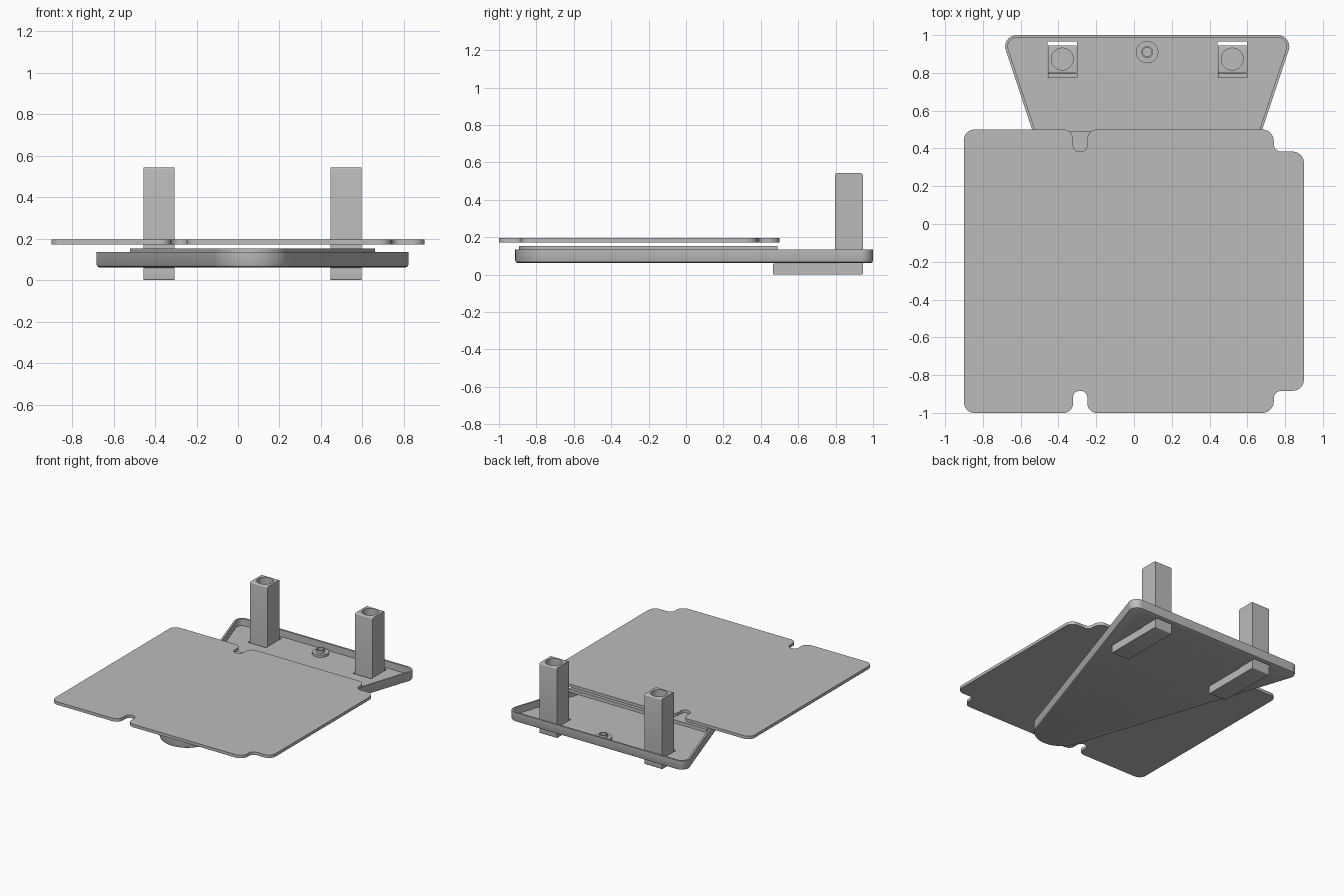
import bpy, bmesh
from math import pi, acos, atan2, cos, sin, radians, tan
from mathutils import Vector

cube = bpy.data.objects.get("Cube")
if cube:
    bpy.data.objects.remove(cube, do_unlink=True)

grey = bpy.data.materials.new("plain grey")
grey.use_nodes = True
colour = (0.5, 0.5, 0.5, 1)
grey.diffuse_color = colour
grey.node_tree.nodes["Principled BSDF"].inputs["Base Color"].default_value = colour


def loft(name, rings):
    """Closed solid through equal-length rings, capped at both ends."""
    bm = bmesh.new()
    loops = [[bm.verts.new(p) for p in ring] for ring in rings]
    n = len(loops[0])
    for a, b in zip(loops, loops[1:]):
        for i in range(n):
            j = (i + 1) % n
            bm.faces.new((a[i], a[j], b[j], b[i]))
    bm.faces.new(loops[0][::-1])
    bm.faces.new(loops[-1])
    bmesh.ops.recalc_face_normals(bm, faces=bm.faces)
    mesh = bpy.data.meshes.new(name)
    bm.to_mesh(mesh)
    bm.free()
    mesh.materials.append(grey)
    obj = bpy.data.objects.new(name, mesh)
    bpy.context.collection.objects.link(obj)
    return obj


def select(obj):
    bpy.ops.object.select_all(action='DESELECT')
    obj.select_set(True)
    bpy.context.view_layer.objects.active = obj


def cut(obj, cutter):
    mod = obj.modifiers.new("cut", 'BOOLEAN')
    mod.operation = 'DIFFERENCE'
    mod.solver = 'EXACT'
    mod.object = cutter
    cutter.hide_render = True
    select(obj)
    bpy.ops.object.modifier_apply(modifier=mod.name)
    bpy.data.objects.remove(cutter, do_unlink=True)


def smooth(obj):
    select(obj)
    bpy.ops.object.shade_smooth_by_angle(angle=radians(30))


def at_z(points, z):
    return [(x, y, z) for x, y in points]


def circle(x, y, r, n=40):
    return [(x + r * cos(2 * pi * i / n), y + r * sin(2 * pi * i / n)) for i in range(n)]


def wrap(circles, inset=0.0, steps=20):
    """Outline of a belt stretched round circles, listed anticlockwise."""
    normals = []
    for i, (x, y, r) in enumerate(circles):
        x2, y2, r2 = circles[(i + 1) % len(circles)]
        d = Vector((x2 - x, y2 - y))
        normals.append(atan2(d.y, d.x) - acos((r - r2) / d.length))
    out = []
    for i, (x, y, r) in enumerate(circles):
        start = normals[i - 1]
        sweep = (normals[i] - start) % (2 * pi)
        for k in range(steps + 1):
            a = start + sweep * k / steps
            out.append((x + (r - inset) * cos(a), y + (r - inset) * sin(a)))
    return out


def rounded(corners, steps=10):
    """Polygon of (x, y, radius) corners with filleted corners."""
    out = []
    for i, (x, y, r) in enumerate(corners):
        p = Vector((x, y))
        if r == 0:
            out.append((x, y))
            continue
        a = (Vector(corners[i - 1][:2]) - p).normalized()
        b = (Vector(corners[(i + 1) % len(corners)][:2]) - p).normalized()
        half = a.angle(b) / 2
        centre = p + (a + b).normalized() * r / sin(half)
        start = p + a * r / tan(half) - centre
        end = p + b * r / tan(half) - centre
        turn = start.angle_signed(end)   # clockwise positive
        for k in range(steps + 1):
            t = -turn * k / steps
            out.append((centre.x + start.x * cos(t) - start.y * sin(t),
                        centre.y + start.x * sin(t) + start.y * cos(t)))
    return out


MID = 0.07          # centre line of the tray
POSTS = {"right": -0.38, "left": 0.52}

# Tapered open tray with a softened lower edge
tray_circles = [(MID, -0.718, 0.195), (MID + 0.692, 0.94, 0.06), (MID - 0.692, 0.94, 0.06)]
tray_rings = [(0.012, 0.062), (0.004, 0.066), (0, 0.075), (0, 0.135), (0.014, 0.135), (0.014, 0.082)]
tray = loft("tray", [at_z(wrap(tray_circles, i), z) for i, z in tray_rings])

# Lid closing the front part of the tray
lid_circles = [(MID, -0.718, 0.175), (MID + 0.589, 0.488, 0.002), (MID - 0.589, 0.488, 0.002)]
lid_outline = wrap(lid_circles)
smooth(loft("tray_lid", [at_z(lid_outline, 0.125), at_z(lid_outline, 0.153)]))

# Notched flat panel, mirrored front to back
upper = [(0.9, 0.383, 0.06), (0.74, 0.383, 0.04), (0.74, 0.5, 0.06),
         (-0.247, 0.5, 0.05), (-0.247, 0.383, 0.036), (-0.323, 0.383, 0.036),
         (-0.323, 0.5, 0.05), (-0.9, 0.5, 0.055)]
lower = [(x, -0.5 - y, r) for x, y, r in reversed(upper)]
panel = rounded(upper + lower)
smooth(loft("top_panel", [at_z(panel, 0.172), at_z(panel, 0.195)]))

# L-shaped posts passing through slots in the tray
profile = rounded([(0.465, 0, 0.006), (0.945, 0, 0.006), (0.945, 0.542, 0.01),
                   (0.797, 0.542, 0.01), (0.797, 0.06, 0), (0.465, 0.06, 0.006)], 4)
for side, x in POSTS.items():
    post = loft(side + "_post", [[(x + dx, y, z) for y, z in profile] for dx in (-0.075, 0.075)])
    bore = circle(x, 0.873, 0.058)
    cut(post, loft("bore_cutter", [at_z(bore, 0.2), at_z(bore, 0.6)]))
    smooth(post)
    slot = [(x - 0.078, 0.776), (x + 0.078, 0.776), (x + 0.078, 0.966), (x - 0.078, 0.966)]
    cut(tray, loft("slot_cutter", [at_z(slot, 0.03), at_z(slot, 0.12)]))
smooth(tray)

# Stepped screw boss on the tray floor
boss = [(0.059, 0.08), (0.059, 0.1), (0.031, 0.1), (0.031, 0.122), (0.023, 0.122), (0.023, 0.09)]
smooth(loft("screw_boss", [at_z(circle(MID, 0.91, r), z) for r, z in boss]))
